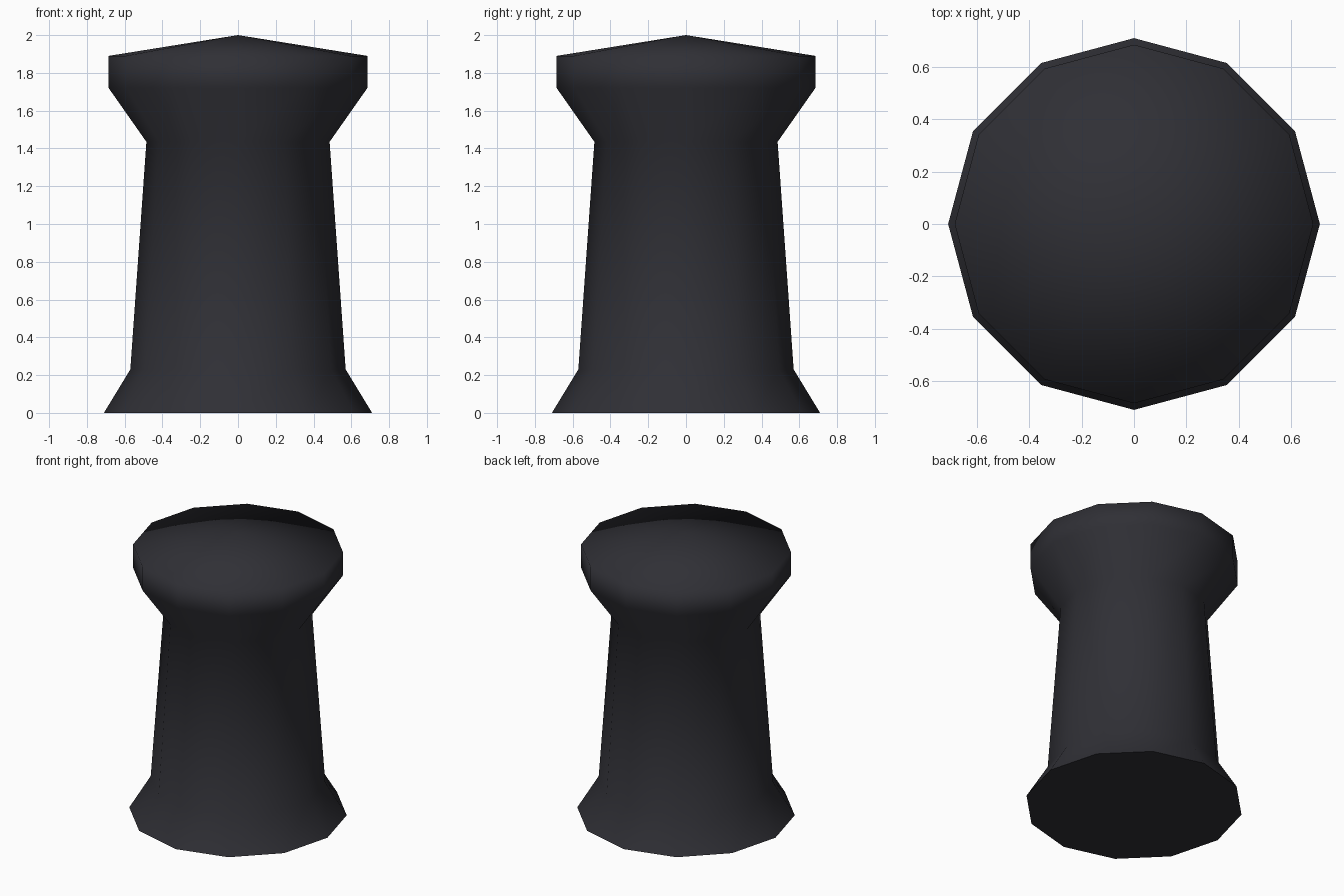
import bpy, bmesh, math

if "Cube" in bpy.data.objects:
    bpy.data.objects.remove(bpy.data.objects["Cube"])

SIDES = 12
# (radius, height) of each ring, from the flared foot to the collar rim
PROFILE = [(0.71, 0.0), (0.57, 0.23), (0.485, 1.435), (0.685, 1.72), (0.685, 1.89)]
TOP = 2.0

mat = bpy.data.materials.new("dark charcoal")
mat.diffuse_color = (0.029, 0.029, 0.036, 1.0)
mat.use_nodes = True
mat.node_tree.nodes["Principled BSDF"].inputs["Base Color"].default_value = mat.diffuse_color

bm = bmesh.new()
rings = [[bm.verts.new((r * math.cos(2 * math.pi * i / SIDES),
                        r * math.sin(2 * math.pi * i / SIDES), z))
          for i in range(SIDES)] for r, z in PROFILE]
apex = bm.verts.new((0, 0, TOP))

# foot, shaft, flare and collar walls
for low, high in zip(rings, rings[1:]):
    for i in range(SIDES):
        j = (i + 1) % SIDES
        bm.faces.new((low[i], low[j], high[j], high[i]))
# shallow pointed cap
for i in range(SIDES):
    bm.faces.new((rings[-1][i], rings[-1][(i + 1) % SIDES], apex))
for f in bm.faces:
    f.smooth = True
# flat underside with a crisp edge
base = bm.faces.new(rings[0][::-1])
base.smooth = False
for e in base.edges:
    e.smooth = False

mesh = bpy.data.meshes.new("pillar")
bm.to_mesh(mesh)
bm.free()
mesh.materials.append(mat)
bpy.context.collection.objects.link(bpy.data.objects.new("pillar", mesh))
